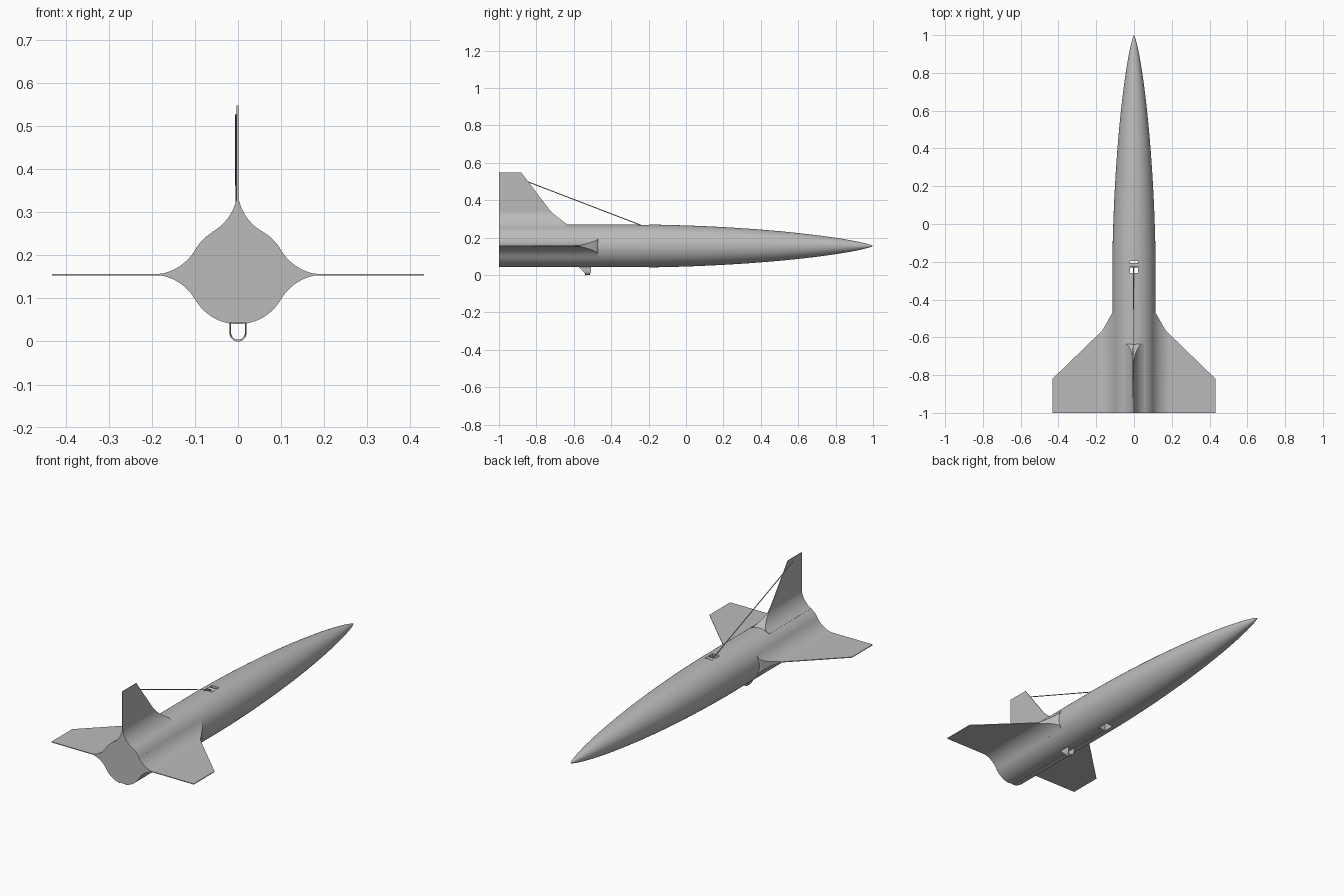
import bpy, bmesh, math
from mathutils import Vector

if "Cube" in bpy.data.objects:
    bpy.data.objects.remove(bpy.data.objects["Cube"], do_unlink=True)

AXIS, RAD, TAIL, SHOULDER, NOSE = 0.155, 0.115, -1.0, -0.25, 1.0
REACH = 0.2                                        # where the fin fillets end
FILLET = (REACH**2 - RAD**2) / (2 * RAD)           # tangent to body and fin

grey = bpy.data.materials.new("plain grey")
grey.use_nodes = True
grey.diffuse_color = (0.5, 0.5, 0.5, 1)
grey.node_tree.nodes["Principled BSDF"].inputs["Base Color"].default_value = (0.5, 0.5, 0.5, 1)


def finish(name, bm, angle=30):
    bmesh.ops.recalc_face_normals(bm, faces=bm.faces)
    mesh = bpy.data.meshes.new(name)
    bm.to_mesh(mesh)
    bm.free()
    mesh.materials.append(grey)
    obj = bpy.data.objects.new(name, mesh)
    bpy.context.collection.objects.link(obj)
    smooth(obj, angle)
    return obj


def smooth(obj, angle=30):
    bpy.ops.object.select_all(action='DESELECT')
    obj.select_set(True)
    bpy.context.view_layer.objects.active = obj
    bpy.ops.object.shade_smooth_by_angle(angle=math.radians(angle))


def box(name, low, high):
    bm = bmesh.new()
    bmesh.ops.create_cube(bm, size=1)
    low, high = Vector(low), Vector(high)
    for v in bm.verts:
        v.co = (low + high) / 2 + v.co * (high - low)
    return finish(name, bm)


def rod(name, a, b, radius, segments=12):
    a, b = Vector(a), Vector(b)
    bm = bmesh.new()
    bmesh.ops.create_cone(bm, cap_ends=True, segments=segments, radius1=radius,
                          radius2=radius, depth=(b - a).length)
    turn = (b - a).to_track_quat('Z', 'Y')
    for v in bm.verts:
        v.co = turn @ v.co + (a + b) / 2
    return finish(name, bm)


def cut(obj, cutter):
    mod = obj.modifiers.new("cut", 'BOOLEAN')
    mod.operation, mod.solver, mod.object = 'DIFFERENCE', 'EXACT', cutter
    bpy.ops.object.select_all(action='DESELECT')
    obj.select_set(True)
    bpy.context.view_layer.objects.active = obj
    bpy.ops.object.modifier_apply(modifier=mod.name)
    bpy.data.objects.remove(cutter, do_unlink=True)


def nose_radius(f):
    th = math.acos(1 - 2 * f)
    return RAD * math.sqrt((th - math.sin(2 * th) / 2 + math.sin(th)**3 / 3) / math.pi)


# body: straight tail section and a long slender nose
profile = [(TAIL, RAD), (SHOULDER, RAD)]
for i in range(1, 40):
    f = (1 - i / 40)**2 if i > 20 else 1 - 0.75 * i / 20
    profile.append((NOSE - f * (NOSE - SHOULDER), nose_radius(f)))
SEG = 72
bm = bmesh.new()
rings = []
for y, r in profile:
    rings.append([bm.verts.new((r * math.cos(a), y, AXIS + r * math.sin(a)))
                  for a in (math.tau * k / SEG for k in range(SEG))])
for lo, hi in zip(rings, rings[1:]):
    for k in range(SEG):
        n = (k + 1) % SEG
        bm.faces.new((lo[k], lo[n], hi[n], hi[k]))
bm.faces.new(rings[0])
tip = bm.verts.new((0, NOSE, AXIS))
for k in range(SEG):
    bm.faces.new((rings[-1][k], rings[-1][(k + 1) % SEG], tip))
body = finish("body", bm)

# slot through the body, and shallow groove along the belly
cut(body, box("slot_cutter", (-0.022, -0.26, -0.1), (0.022, -0.197, 0.5)))
cut(body, box("groove_cutter", (-0.017, -1.1, -0.1), (0.017, -0.23, 0.044)))
smooth(body)


def edge_at(points, s):
    """Leading edge position at distance s from the axis."""
    if s <= points[0][0]:
        return points[0][1]
    for (s0, y0), (s1, y1) in zip(points, points[1:]):
        if s <= s1 + 1e-6:
            return y0 + (y1 - y0) * (s - s0) / (s1 - s0)
    return points[-1][1]


def fin(name, edge, place):
    """Thin plate whose root flares into the body with a concave fillet."""
    root = 0.09
    spans = [root] + [0.0995 + (REACH - 0.0995) * k / 16 for k in range(17)] + [edge[-1][0]]
    bm = bmesh.new()
    rows = []
    for s in spans:
        d = REACH - max(s, 0.0995)
        t = max(0.002, FILLET - math.sqrt(FILLET**2 - d * d)) if d > 0 else 0.002
        y = edge_at(edge, s)
        rows.append([bm.verts.new(place(s, u, v)) for u, v in
                     ((t, y), (-t, y), (-t, TAIL), (t, TAIL))])
    for a, b in zip(rows, rows[1:]):
        for k in range(4):
            n = (k + 1) % 4
            bm.faces.new((a[k], a[n], b[n], b[k]))
    bm.faces.new(rows[0])
    bm.faces.new(rows[-1])
    return finish(name, bm)


# wings and tail fin
wing_edge = [(0.115, -0.47), (0.165, -0.56), (0.2, -0.595), (0.432, -0.82)]
for side, sign in (("left", 1), ("right", -1)):
    fin(side + "_wing", wing_edge, lambda s, t, y: (sign * s, y, AXIS + t))
tail_edge = [(0.115, -0.635), (0.165, -0.70), (0.2, -0.735), (0.392, -0.88)]
tail_fin = fin("tail_fin", tail_edge, lambda s, t, y: (t - 0.001, y, AXIS + s))
cut(tail_fin, rod("hole_cutter", (-0.1, -0.915, 0.525), (0.1, -0.915, 0.525), 0.008, 16))
smooth(tail_fin)

# line from the fin hole to a crossbar in the slot
rod("slot_bar", (-0.024, -0.218, 0.255), (0.024, -0.218, 0.255), 0.012, 16)
rod("line", (-0.0045, -0.918, 0.526), (-0.0035, -0.225, 0.26), 0.0025, 8)

# belly loop: U-shaped strap with a slanted rear edge
bm = bmesh.new()
outline = [(1, 0.05)] + [(math.cos(a), 0.02 - 0.02 * math.sin(a))
                         for a in (math.pi * k / 16 for k in range(17))] + [(-1, 0.05)]
loops = []
for c, z in outline:
    inner = 0.004 * max(0, (0.02 - z) / 0.02)
    rear = -0.58 + 0.04 * min(1, (0.05 - z) / 0.04)
    front = -0.507 - 0.008 * max(0, (0.02 - z) / 0.02)
    out, inn = 0.02 * c, 0.016 * c
    loops.append([bm.verts.new(p) for p in ((out, front, z), (out, rear, z),
                                            (inn, rear, z + inner), (inn, front, z + inner))])
for a, b in zip(loops, loops[1:]):
    for k in range(4):
        n = (k + 1) % 4
        bm.faces.new((a[k], a[n], b[n], b[k]))
bm.faces.new(loops[0])
bm.faces.new(loops[-1])
finish("belly_loop", bm)
